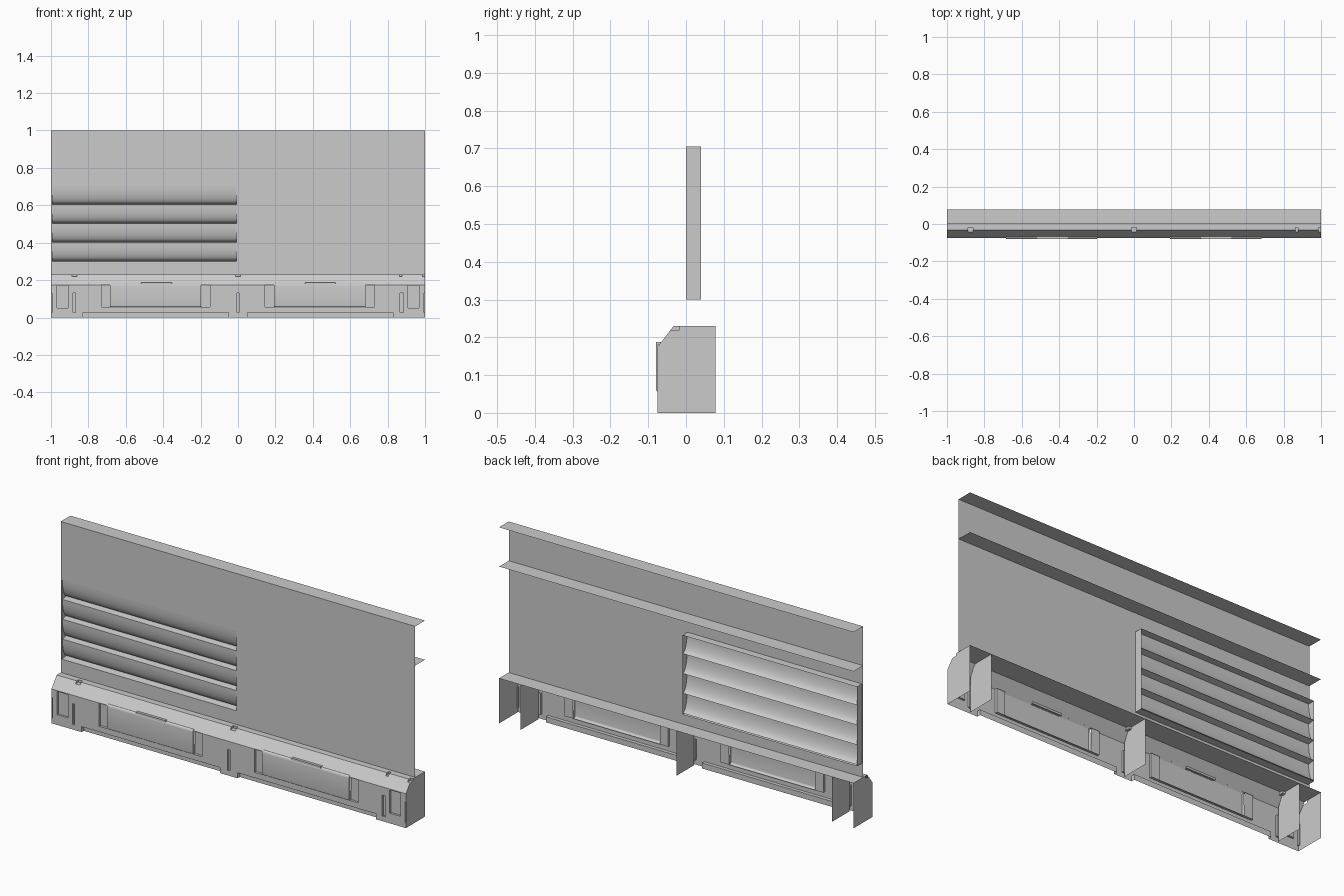
import bpy, bmesh, math

if "Cube" in bpy.data.objects:
    bpy.data.objects.remove(bpy.data.objects["Cube"])


def finish(name, bm, smooth=None, facing=None):
    """Weld, orient and link a mesh; facing = (axis, sign) the surface should mostly face."""
    bmesh.ops.remove_doubles(bm, verts=bm.verts, dist=1e-5)
    bmesh.ops.recalc_face_normals(bm, faces=bm.faces)
    if facing:
        axis, sign = facing
        if sum(f.normal[axis] * f.calc_area() for f in bm.faces) * sign < 0:
            bmesh.ops.reverse_faces(bm, faces=bm.faces)
    me = bpy.data.meshes.new(name)
    bm.to_mesh(me)
    bm.free()
    ob = bpy.data.objects.new(name, me)
    bpy.context.collection.objects.link(ob)
    if smooth:
        bpy.ops.object.select_all(action='DESELECT')
        ob.select_set(True)
        bpy.context.view_layer.objects.active = ob
        bpy.ops.object.shade_smooth_by_angle(angle=math.radians(smooth))
    return ob


def face(bm, pts):
    return bm.faces.new([bm.verts.new(p) for p in pts])


def sweep_x(bm, profile, x0, x1, caps=False):
    """Sheet made by pulling a (y, z) profile along x."""
    for (ya, za), (yb, zb) in zip(profile, profile[1:]):
        face(bm, [(x0, ya, za), (x1, ya, za), (x1, yb, zb), (x0, yb, zb)])
    if caps:
        for x in (x0, x1):
            face(bm, [(x, y, z) for y, z in profile])


def box(name, x0, x1, y0, y1, z0, z1):
    bm = bmesh.new()
    sweep_x(bm, [(y0, z0), (y1, z0), (y1, z1), (y0, z1), (y0, z0)], x0, x1)
    for x in (x0, x1):
        face(bm, [(x, y0, z0), (x, y1, z0), (x, y1, z1), (x, y0, z1)])
    return finish(name, bm)


FRONT, BACK, SLOPE_Z, EDGE, TOP = -0.075, 0.078, 0.175, -0.033, 0.23
HX0, HX1, HZ0, HZ1 = -0.993, -0.008, 0.3, 0.705

# wall sheet with the vent opening
bm = bmesh.new()
for x0, x1, z0, z1 in [(-1, 1, TOP, HZ0), (-1, 1, HZ1, 1), (-1, HX0, HZ0, HZ1), (HX1, 1, HZ0, HZ1)]:
    face(bm, [(x0, 0, z0), (x1, 0, z0), (x1, 0, z1), (x0, 0, z1)])
finish("wall_panel", bm, facing=(1, -1))

# ledges behind the wall
for name, z in (("top_ledge", 1.0), ("middle_ledge", 0.8)):
    bm = bmesh.new()
    sweep_x(bm, [(0, z), (BACK, z)], -1, 1)
    finish(name, bm, facing=(2, 1))

# vent frame
bm = bmesh.new()
ring = [(HX0, HZ0), (HX1, HZ0), (HX1, HZ1), (HX0, HZ1)]
for (xa, za), (xb, zb) in zip(ring, ring[1:] + ring[:1]):
    face(bm, [(xa, 0, za), (xb, 0, zb), (xb, 0.04, zb), (xa, 0.04, za)])
finish("vent_frame", bm)

# curved vent slats
slat_h = (HZ1 - HZ0) / 4
profile = []
for i in range(4):
    top = HZ1 - i * slat_h
    for k in range(9):
        a = math.pi / 2 * k / 8
        profile.append((0.003 + 0.034 * (1 - math.cos(a)), top - 0.94 * slat_h * math.sin(a)))
profile.append((0.003, HZ0))
bm = bmesh.new()
sweep_x(bm, profile, HX0, HX1)
finish("vent_slats", bm, smooth=40, facing=(1, -1))

# base front: rectangles (x0, x1, z0, z1, y); y None leaves an opening
areas = []
for s in (-1, 1):
    a, b = sorted((s * 0.83, s * 0.05))
    areas.append((a, b, 0, 0.028, FRONT + 0.018))
    a, b = sorted((s * 0.968, s * 0.908))
    areas.append((a, b, 0.052, 0.17, FRONT + 0.01))
plates = [(-0.684, -0.198), (0.192, 0.682)]
for a, b in plates:
    areas.append((a - 0.047, b + 0.047, 0.056, SLOPE_Z, FRONT + 0.012))
    areas.append((a, b, 0.056, SLOPE_Z, None))
notches = [(-0.888, -0.862), (-0.014, 0.014), (0.863, 0.877), (0.986, 1.0)]
for a, b in notches:
    areas.append((a, b, 0.218, TOP, -0.018))
for a, b in [(-1, -0.994), (-0.881, -0.869), (-0.006, 0.006), (0.866, 0.884), (0.994, 1)]:
    areas.append((a, b, 0.026, 0.132, FRONT + 0.01))


def base_y(z):
    return FRONT + max(0, z - SLOPE_Z) * (EDGE - FRONT) / (TOP - SLOPE_Z)


xs = sorted({-1, 1} | {v for r in areas for v in r[:2]})
zs = sorted({0, SLOPE_Z, TOP} | {v for r in areas for v in r[2:4]})


def cell(i, j):
    """Depth at the bottom and top edge of a grid cell."""
    x, z = (xs[i] + xs[i + 1]) / 2, (zs[j] + zs[j + 1]) / 2
    out = (base_y(zs[j]), base_y(zs[j + 1]))
    for x0, x1, z0, z1, y in areas:
        if x0 < x < x1 and z0 < z < z1:
            out = None if y is None else (y, y)
    return out


bm = bmesh.new()
for i in range(len(xs) - 1):
    xa, xb = xs[i], xs[i + 1]
    for j in range(len(zs) - 1):
        za, zb = zs[j], zs[j + 1]
        c = cell(i, j)
        if not c:
            continue
        face(bm, [(xa, c[0], za), (xb, c[0], za), (xb, c[1], zb), (xa, c[1], zb)])
        r = cell(i + 1, j) if i < len(xs) - 2 else None
        if r and abs(r[0] - c[0]) + abs(r[1] - c[1]) > 1e-5:
            face(bm, [(xb, c[0], za), (xb, r[0], za), (xb, r[1], zb), (xb, c[1], zb)])
        u = cell(i, j + 1) if j < len(zs) - 2 else None
        if u and abs(u[0] - c[1]) > 1e-5:
            face(bm, [(xa, c[1], zb), (xb, c[1], zb), (xb, u[0], zb), (xa, u[0], zb)])
    # top of the base, set back at the notches
    sweep_x(bm, [(cell(i, len(zs) - 2)[1], TOP), (BACK, TOP)], xa, xb)
finish("base_shell", bm, facing=(1, -1))

# raised plates and their small top handles
for a, b in plates:
    bm = bmesh.new()
    sweep_x(bm, [(-0.063, 0.056), (-0.075, 0.056), (-0.079, 0.059), (-0.08, 0.064), (-0.08, 0.17),
                 (-0.079, 0.177), (-0.075, 0.181), (-0.070, 0.1815)], a, b, caps=True)
    finish("base_plate", bm, smooth=50, facing=(1, -1))
    box("plate_handle", a + 0.165, a + 0.33, -0.079, -0.066, 0.177, 0.187)

# upright ribs and closed ends
for x in (-1, -0.878, 0, 0.878, 1):
    inset = 0 if abs(x) == 1 else 0.011
    bm = bmesh.new()
    face(bm, [(x, FRONT + inset, 0), (x, BACK, 0), (x, BACK, TOP), (x, -0.018, TOP),
              (x, -0.018, 0.218), (x, base_y(0.218), 0.218), (x, FRONT + inset, SLOPE_Z)])
    finish("end_panel" if abs(x) == 1 else "base_rib", bm, facing=(0, 1 if x > 0 else -1))
